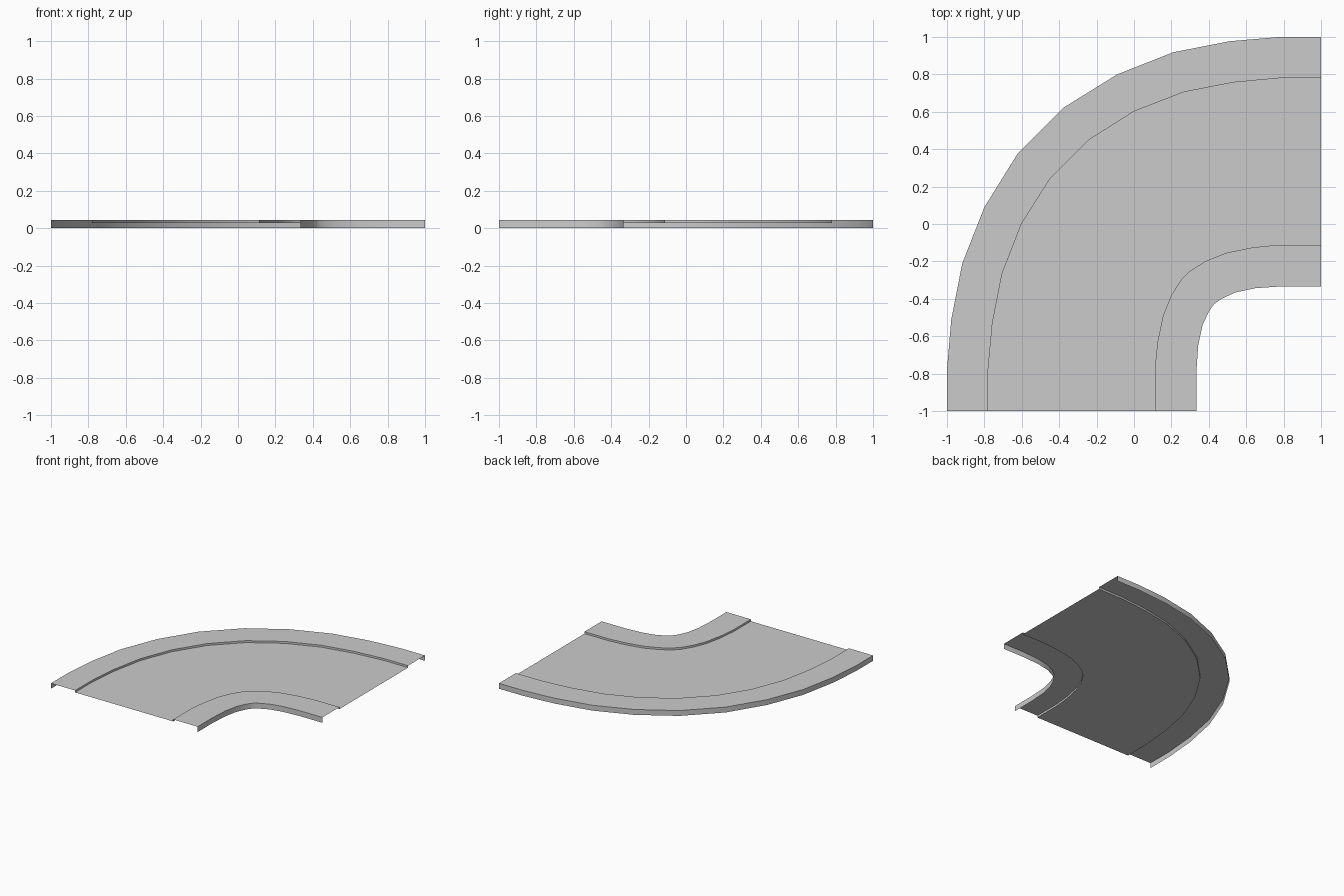
import bpy
import math

if "Cube" in bpy.data.objects:
    bpy.data.objects.remove(bpy.data.objects["Cube"])

TOP, ROAD = 0.044, 0.028

# Plan curves: first half of each, from the right end to the diagonal
outer_edge = [(1, 1), (.78, 1), (.51, .977), (.21, .918), (-.09, .80), (-.375, .623)]
outer_curb = [(1, .78), (.78, .78), (.53, .757), (.265, .705), (0, .602), (-.242, .449)]
inner_curb = [(1, -.111), (.78, -.111), (.635, -.125), (.49, -.155), (.38, -.20), (.298, -.252)]
inner_edge = [(1, -.333), (.80, -.333), (.65, -.343), (.542, -.366), (.468, -.40), (.433, -.425)]


def full(half):
    """Mirror a half curve across the diagonal y = -x."""
    return half + [(-y, -x) for x, y in reversed(half)]


def strip(name, rails):
    """Sheet joining successive rails, each a (half curve, height) pair."""
    verts = [(x, y, z) for half, z in rails for x, y in full(half)]
    n = len(full(rails[0][0]))
    faces = [(r * n + i, r * n + i + 1, (r + 1) * n + i + 1, (r + 1) * n + i)
             for r in range(len(rails) - 1) for i in range(n - 1)]
    mesh = bpy.data.meshes.new(name)
    mesh.from_pydata(verts, [], faces)
    mesh.update()
    ob = bpy.data.objects.new(name, mesh)
    bpy.context.collection.objects.link(ob)
    bpy.ops.object.select_all(action='DESELECT')
    ob.select_set(True)
    bpy.context.view_layer.objects.active = ob
    bpy.ops.object.shade_smooth_by_angle(angle=math.radians(35))


# Outer pavement: side wall, top, kerb face
strip("outer_pavement", [(outer_edge, 0), (outer_edge, TOP), (outer_curb, TOP), (outer_curb, ROAD)])
# Sunken road surface
strip("road_surface", [(outer_curb, ROAD), (inner_curb, ROAD)])
# Inner pavement: kerb face, top, side wall
strip("inner_pavement", [(inner_curb, ROAD), (inner_curb, TOP), (inner_edge, TOP), (inner_edge, 0)])
